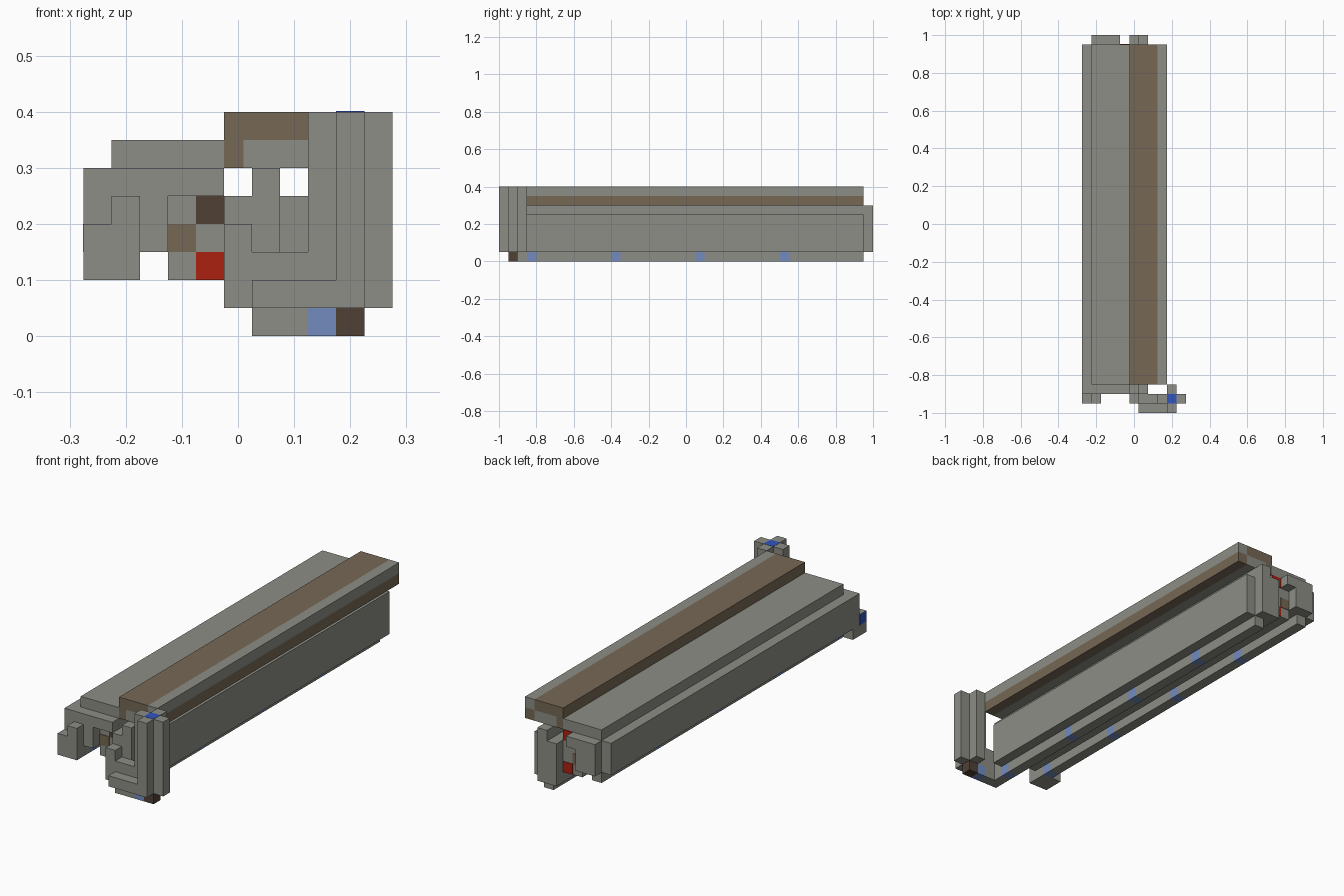
import bpy
import bmesh
from mathutils import Vector, Matrix

default_cube = bpy.data.objects.get("Cube")
if default_cube:
    bpy.data.objects.remove(default_cube, do_unlink=True)

CELL = 0.05
ORIGIN = Vector((-0.275, -1.0, 0.0))
BODY_START, BODY_END = 3, 39
BODY = (BODY_START, BODY_END)
FRONT_LIP = (2, 3)
FRONT_FRAME = (1, 2)
BACK_LIP = (39, 40)


def make_material(name, red, green, blue):
    material = bpy.data.materials.new(name)
    material.use_nodes = True
    colour = (red, green, blue, 1.0)
    material.diffuse_color = colour
    shader = material.node_tree.nodes["Principled BSDF"]
    shader.inputs["Base Color"].default_value = colour
    shader.inputs["Roughness"].default_value = 0.9
    return material


grey = make_material("stone grey", 0.27, 0.27, 0.24)
brown = make_material("weathered brown", 0.18, 0.14, 0.09)
dark_brown = make_material("dark brown", 0.08, 0.053, 0.036)
red = make_material("signal red", 0.41, 0.015, 0.005)
pale_blue = make_material("pale blue", 0.17, 0.26, 0.52)
deep_blue = make_material("deep blue", 0.03, 0.09, 0.52)


def make_part(name, material, *blocks):
    """Join axis-aligned blocks, each given as x, y and z spans in grid cells."""
    bm = bmesh.new()
    for spans in blocks:
        low = Vector([span[0] for span in spans]) * CELL + ORIGIN
        high = Vector([span[1] for span in spans]) * CELL + ORIGIN
        place = Matrix.Translation((low + high) / 2) @ Matrix.Diagonal((high - low).to_4d())
        bmesh.ops.create_cube(bm, size=1.0, matrix=place)
    mesh = bpy.data.meshes.new(name)
    bm.to_mesh(mesh)
    bm.free()
    mesh.materials.append(material)
    part = bpy.data.objects.new(name, mesh)
    bpy.context.collection.objects.link(part)
    return part


# Long bodies
make_part("left_body", grey,
          ((0, 1), BODY, (3, 6)),
          ((1, 5), BODY, (3, 7)),
          ((3, 5), BODY, (2, 3)))
make_part("right_body", grey,
          ((5, 8), BODY, (1, 5)),
          ((6, 7), BODY, (5, 6)))

# Top rail, coloured in strips
RAIL_LEG = 5.7
make_part("rail_cap", brown, ((5, 8), BODY, (7, 8)))
make_part("rail_edge", grey, ((8, 9), BODY, (7, 8)))
make_part("rail_skirt", brown,
          ((8, 9), BODY, (6, 7)),
          ((5, RAIL_LEG), BODY, (6, 7)))
make_part("rail_underside", grey, ((RAIL_LEG, 8), BODY, (6, 7)))


# Runners with evenly spaced blue studs
def make_runner(name, x_span, start, z_span):
    studs = range(BODY_START, BODY_END, 9)
    stops = [start] + [edge for stud in studs for edge in (stud, stud + 1)] + [BODY_END]
    pieces = [(x_span, span, z_span) for span in zip(stops, stops[1:]) if span[0] < span[1]]
    blue = [piece for piece in pieces if piece[1][0] in studs]
    plain = [piece for piece in pieces if piece[1][0] not in studs]
    make_part(name, grey, *plain)
    make_part(name + "_studs", pale_blue, *blue)


make_runner("right_runner", (6, 7), 1, (0, 1))
make_runner("left_runner", (1, 2), 2, (2, 3))

# Foot bar below the front frame
make_part("foot_bar", grey, ((7, 8), FRONT_FRAME, (0, 1)))
make_part("foot_bar_stud", pale_blue, ((8, 9), FRONT_FRAME, (0, 1)))
make_part("post_foot", dark_brown, ((9, 10), FRONT_FRAME, (0, 1)))

# Cross-shaped corner post
make_part("corner_post", grey,
          ((8, 11), FRONT_FRAME, (1, 8)),
          ((9, 10), (0, 3), (1, 8)))
make_part("post_cap", deep_blue, ((9, 10), FRONT_FRAME, (8, 8.02)))

# Stepped frame on the right front
make_part("front_right_frame", grey,
          ((6, 9), (0, 1), (1, 2)),
          ((5, 8), FRONT_FRAME, (1, 3)),
          ((5, 6), FRONT_FRAME, (3, 4)),
          ((5, 7), FRONT_LIP, (1, 5)),
          ((6, 7), FRONT_LIP, (5, 6)))

# Stepped frame on the left front
make_part("front_left_frame", grey,
          ((0, 2), FRONT_FRAME, (2, 4)),
          ((1, 2), FRONT_FRAME, (4, 5)),
          ((0, 3), FRONT_LIP, (3, 6)),
          ((0, 2), FRONT_LIP, (2, 3)),
          ((3, 5), FRONT_LIP, (5, 6)))
make_part("left_frame_cap", deep_blue, ((-0.02, 0), FRONT_FRAME, (3, 4)))

# Lips on the back end
make_part("back_lips", grey,
          ((1, 3), BACK_LIP, (3, 6)),
          ((3, 4), BACK_LIP, (5, 6)),
          ((5, 7), BACK_LIP, (1, 5)),
          ((6, 7), BACK_LIP, (5, 6)))

# Coloured plates on both ends of the left body
for end, y_span in (("front", (2.95, 3)), ("back", (39, 39.05))):
    make_part(end + "_red_plates", red,
              ((4, 5), y_span, (2, 3)),
              ((4, 5), y_span, (5, 6)))
    make_part(end + "_brown_plate", brown, ((3, 4), y_span, (3, 4)))
make_part("front_dark_plate", dark_brown, ((4, 5), (2.95, 3), (4, 5)))
